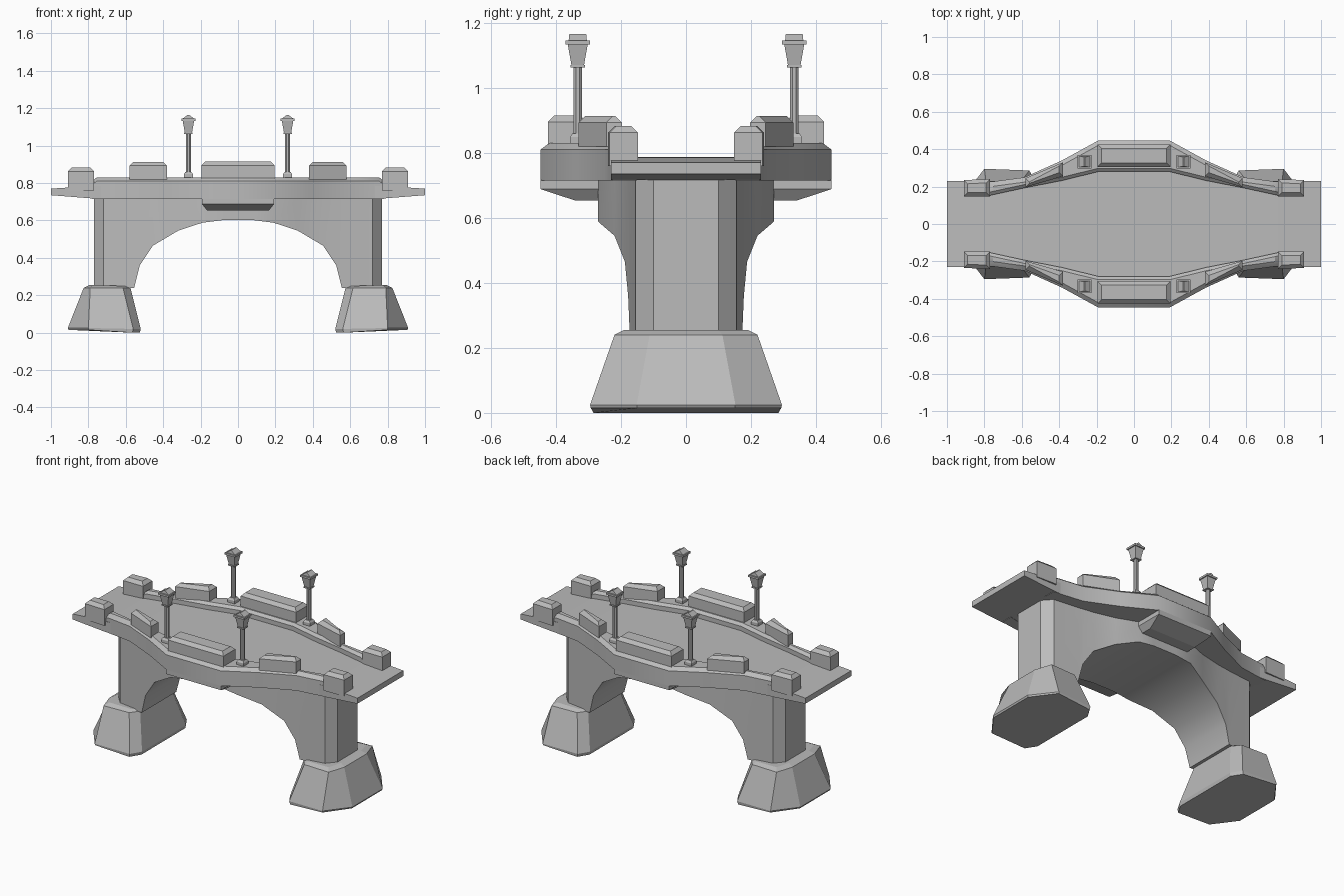
import bpy, bmesh, math

if "Cube" in bpy.data.objects:
    bpy.data.objects.remove(bpy.data.objects["Cube"], do_unlink=True)

stone = bpy.data.materials.new("grey stone")
stone.use_nodes = True
grey = (0.5, 0.5, 0.5, 1)
stone.diffuse_color = grey
stone.node_tree.nodes["Principled BSDF"].inputs["Base Color"].default_value = grey


def loft(name, rings, mirror="", smooth=False):
    """Skin a stack of matching closed rings, cap both ends, mirror about the centre."""
    bm = bmesh.new()
    rows = [[bm.verts.new(p) for p in ring] for ring in rings]
    n = len(rows[0])
    for a, b in zip(rows, rows[1:]):
        for i in range(n):
            j = (i + 1) % n
            bm.faces.new((a[i], a[j], b[j], b[i]))
    bm.faces.new(rows[0])
    bm.faces.new(rows[-1])
    bmesh.ops.recalc_face_normals(bm, faces=bm.faces)
    mesh = bpy.data.meshes.new(name)
    bm.to_mesh(mesh)
    bm.free()
    mesh.materials.append(stone)
    if smooth:
        mesh.shade_smooth()
        mesh.set_sharp_from_angle(angle=math.radians(32))
    obj = bpy.data.objects.new(name, mesh)
    bpy.context.collection.objects.link(obj)
    if mirror:
        mod = obj.modifiers.new("mirror", "MIRROR")
        mod.use_axis = ("x" in mirror, "y" in mirror, False)
        mod.use_mirror_merge = False
    return obj


def rect(x, y, hx, hy, z):
    return [(x + sx * hx, y + sy * hy, z)
            for sx, sy in ((-1, -1), (1, -1), (1, 1), (-1, 1))]


def both_ends(stations):
    """Repeat stations given from the right-hand end to the middle on the other half."""
    return stations + [(-s[0], *s[1:]) for s in reversed(stations)]


# Arched body: distance along, half width, underside height
body = both_ends([(.77, .10, .24), (.72, .155, .24), (.555, .173, .24),
                  (.525, .178, .36), (.455, .188, .465), (.32, .22, .545),
                  (.19, .27, .588), (.08, .27, .602)])
loft("arch_body", [[(x, -w, z), (x, w, z), (x, w, .72), (x, -w, .72)]
                   for x, w, z in body], smooth=True)

# Road deck: distance, half width, underside, top
deck = both_ends([(1, .23, .735, .77), (.77, .23, .717, .785), (.59, .23, .717, .787),
                  (.385, .3, .717, .787), (.19, .4, .717, .787)])
loft("road_deck", [[(x, -w, b), (x, w, b), (x, w, t), (x, -w, t)]
                   for x, w, b, t in deck])

# Low kerb walls: distance, outer and inner offset, top
kerb = both_ends([(.78, .225, .15, .812), (.755, .227, .156, .83), (.585, .25, .193, .83),
                  (.385, .34, .232, .83), (.19, .447, .28, .83)])
loft("kerb_wall", [[(x, o, .715), (x, o, t - .02), (x, o - .026, t),
                    (x, i + .018, t), (x, i, t - .015), (x, i, .715)]
                   for x, o, i, t in kerb], mirror="y", smooth=True)


def coping(name, ends, z0, z1, mirror):
    """Parapet block with a chamfered top; ends hold distance, inner and outer offset."""
    (xa, ia, oa), (xb, ib, ob) = ends
    c = .02
    low = [(xa, ia), (xa, oa), (xb, ob), (xb, ib)]
    top = [(xa + c, ia + c), (xa + c, oa - c), (xb - c, ob - c), (xb - c, ib + c)]
    loft(name, [[(x, y, z) for x, y in plan]
                for plan, z in ((low, z0), (low, z1 - c), (top, z1))], mirror)


coping("centre_parapet", ((-.195, .305, .425), (.195, .305, .425)), .82, .915, "y")
coping("middle_parapet", ((.38, .255, .33), (.58, .197, .245)), .82, .913, "xy")
coping("end_parapet", ((.77, .148, .24), (.91, .148, .235)), .76, .882, "xy")

# Bracket under the widest part of the deck
loft("deck_bracket", [rect(0, .27, .165, .07, .653), rect(0, .325, .193, .122, .688),
                      rect(0, .325, .193, .122, .72)], "y")


# Splayed footing: outer end, shoulder, side and inner dimensions
def footing_ring(outer, end_y, shoulder, side_y, inner, inner_y, z_out, z_in):
    half = [(outer, end_y, z_out), (shoulder, side_y, z_out),
            (inner + .04, side_y * .97, z_in), (inner, inner_y, z_in)]
    return half + [(x, -y, z) for x, y, z in reversed(half)]


loft("pier_footing", [footing_ring(.905, .15, .80, .293, .525, .22, .015, 0),
                      footing_ring(.91, .152, .80, .295, .52, .22, .025, .02),
                      footing_ring(.825, .112, .79, .22, .575, .16, .24, .24),
                      footing_ring(.795, .10, .77, .19, .585, .15, .255, .25)], "x")

# Street lamps
LX, LY = .265, .333


def lamp_part(name, *levels):
    loft(name, [rect(LX, LY, hx, hy, z) for hx, hy, z in levels], "xy")


lamp_part("lamp_base", (.024, .024, .82), (.024, .024, .848), (.016, .016, .86))
loft("lamp_post", [[(LX + .014 * math.cos(a * math.pi / 4 + math.pi / 8),
                     LY + .014 * math.sin(a * math.pi / 4 + math.pi / 8), z)
                    for a in range(8)] for z in (.85, 1.07)], "xy")
lamp_part("lamp_collar", (.023, .023, 1.062), (.023, .023, 1.07))
lamp_part("lamp_lantern", (.019, .019, 1.068), (.031, .031, 1.135))
lamp_part("lamp_brim", (.037, .037, 1.133), (.037, .037, 1.145))
lamp_part("lamp_roof", (.03, .028, 1.145), (.003, .026, 1.165))
